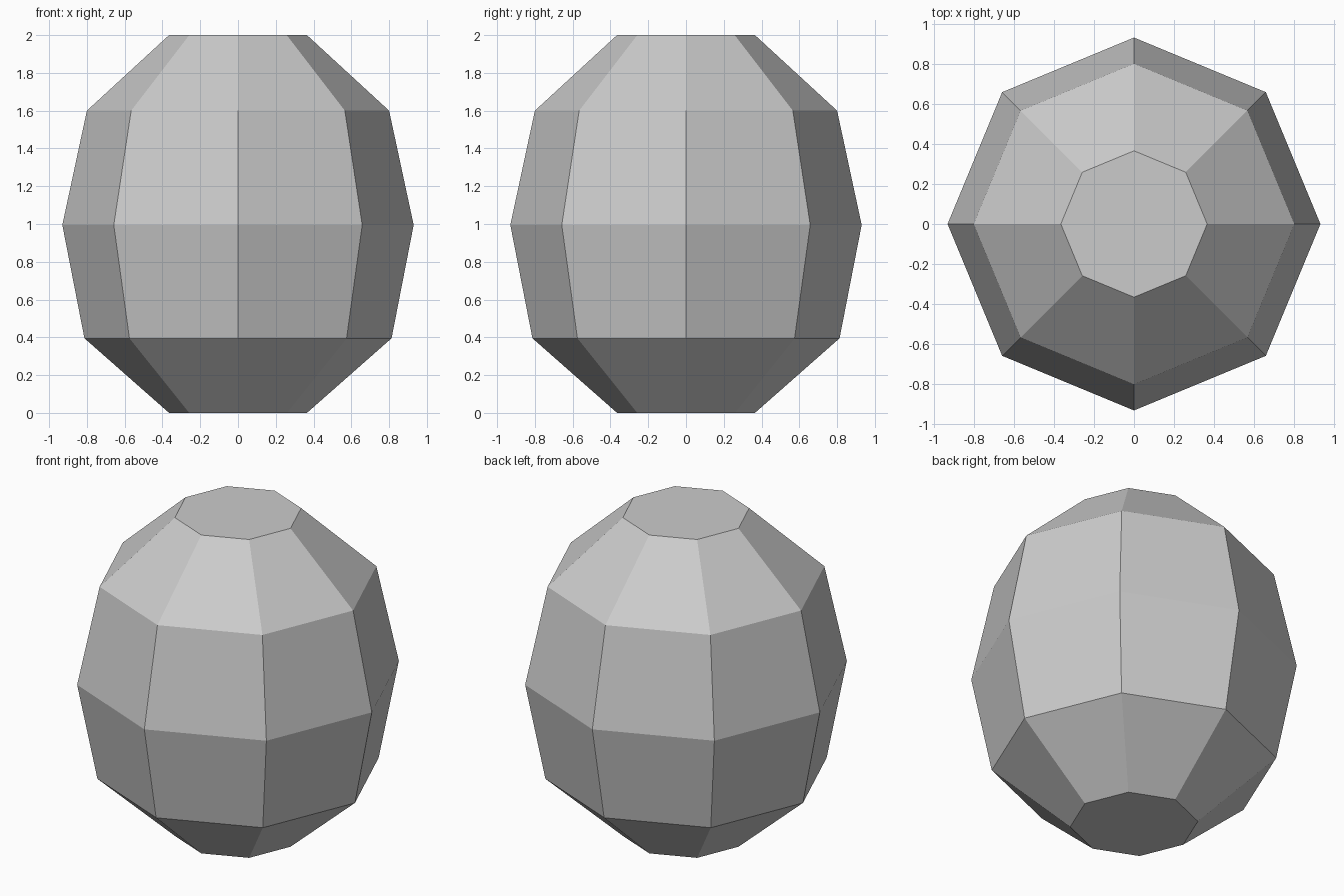
import bpy, bmesh, math

if "Cube" in bpy.data.objects:
    bpy.data.objects.remove(bpy.data.objects["Cube"])

SIDES = 8
# (radius, height) profile from base to top
PROFILE = [(0.365, 0.0), (0.813, 0.395), (0.93, 0.995), (0.80, 1.60), (0.365, 2.0)]

bm = bmesh.new()
rings = []
for r, z in PROFILE:
    rings.append([bm.verts.new((r * math.cos(a), r * math.sin(a), z))
                  for a in (2 * math.pi * i / SIDES for i in range(SIDES))])

# Side walls
for lower, upper in zip(rings, rings[1:]):
    for i in range(SIDES):
        j = (i + 1) % SIDES
        bm.faces.new((lower[i], lower[j], upper[j], upper[i]))

# Flat caps
bm.faces.new(rings[0][::-1])
bm.faces.new(rings[-1])

mesh = bpy.data.meshes.new("faceted_barrel")
bm.to_mesh(mesh)
bm.free()
body = bpy.data.objects.new("faceted_barrel", mesh)
bpy.context.collection.objects.link(body)
